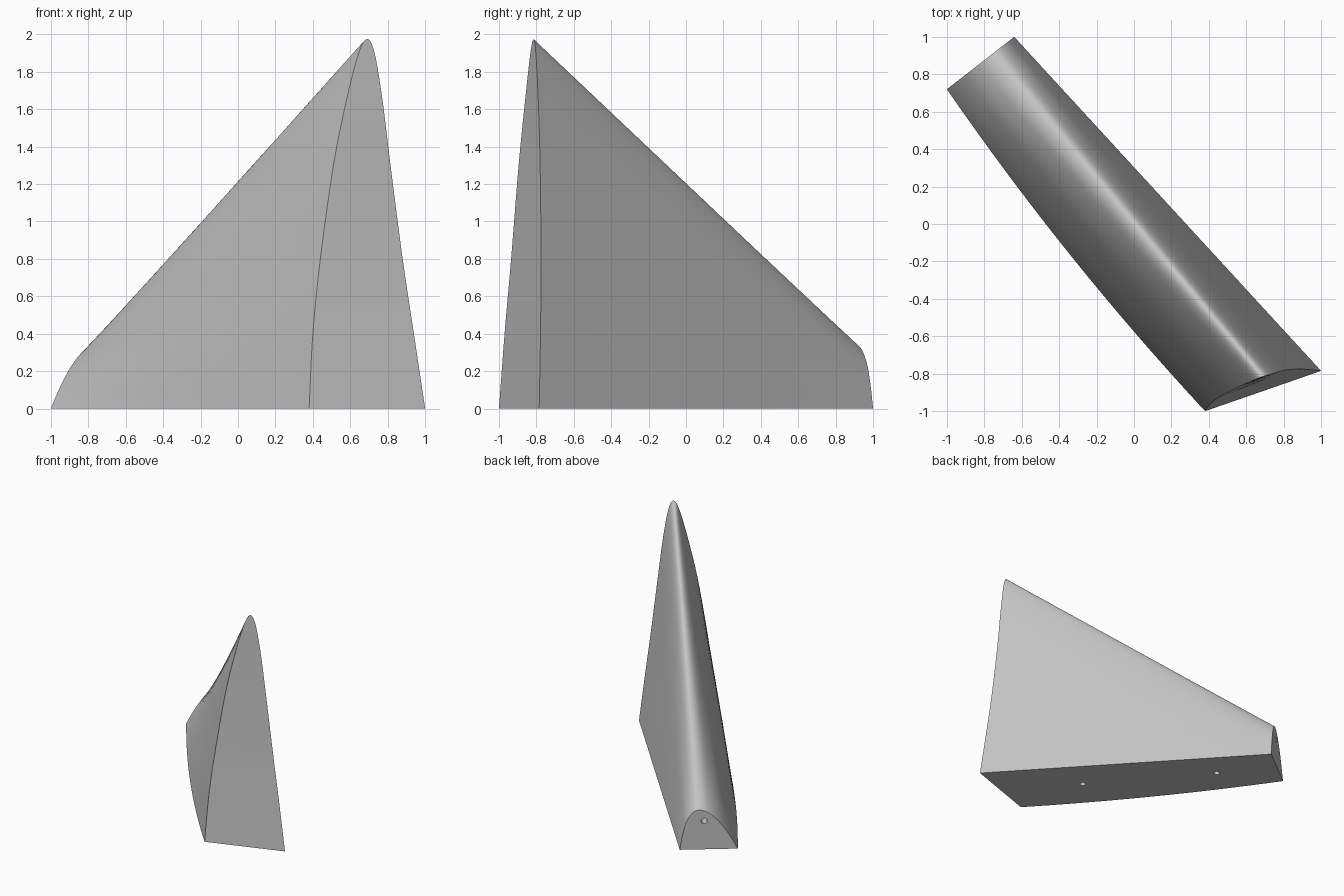
import bpy, bmesh
from mathutils import Vector

cube = bpy.data.objects.get("Cube")
if cube:
    bpy.data.objects.remove(cube, do_unlink=True)

grey = bpy.data.materials.new("plain_grey")
grey.use_nodes = True
grey.diffuse_color = (0.55, 0.55, 0.55, 1)
grey.node_tree.nodes["Principled BSDF"].inputs["Base Color"].default_value = (0.55, 0.55, 0.55, 1)

# Tall front arch, from its left foot over the peak to its right foot
FRONT = [Vector(p) for p in (
    (0.38, -1, 0), (0.40, -0.97, 0.4), (0.44, -0.935, 0.8), (0.51, -0.895, 1.3),
    (0.58, -0.86, 1.65), (0.645, -0.832, 1.9), (0.69, -0.815, 1.975),
    (0.73, -0.803, 1.9), (0.772, -0.79, 1.65), (0.815, -0.78, 1.3),
    (0.88, -0.775, 0.8), (0.94, -0.778, 0.4), (1, -0.785, 0))]

# Low back arch: fraction across the end, and height
BACK_LEFT, BACK_RIGHT = Vector((-1, 0.72, 0)), Vector((-0.64, 1, 0))
BACK = [BACK_LEFT.lerp(BACK_RIGHT, t) + Vector((0, 0, z)) for t, z in (
    (0, 0), (0.08, 0.07), (0.17, 0.14), (0.29, 0.22), (0.41, 0.28), (0.54, 0.325),
    (0.67, 0.34), (0.76, 0.325), (0.84, 0.28), (0.90, 0.22), (0.945, 0.14),
    (0.975, 0.07), (1, 0))]


def smooth_path(points, steps=5):
    """Catmull-Rom curve through the points."""
    ends = [2 * points[0] - points[1]] + points + [2 * points[-1] - points[-2]]
    path = []
    for a, b, c, d in zip(ends, ends[1:], ends[2:], ends[3:]):
        for k in range(steps):
            t = k / steps
            path.append(0.5 * (2 * b + (c - a) * t + (2 * a - 5 * b + 4 * c - d) * t * t
                               + (3 * b - a - 3 * c + d) * t ** 3))
    return path + [points[-1]]


# Wedge body lofted between the two arches, with a gentle bulge on one wall
front, back = smooth_path(FRONT), smooth_path(BACK)
n, stations = len(front), 16
outward = Vector((-0.78, -0.62, 0))
bm = bmesh.new()
rings = []
for j in range(stations + 1):
    s = j / stations
    ring = []
    for i in range(n):
        p = front[i].lerp(back[i], s)
        if i < n // 2:
            p += outward * 0.16 * s * (1 - s) * (1 - 2 * i / n)
        ring.append(bm.verts.new(p))
    rings.append(ring)
for r, q in zip(rings, rings[1:]):
    for i in range(n - 1):
        bm.faces.new((r[i], r[i + 1], q[i + 1], q[i]))
    bm.faces.new((r[0], q[0], q[-1], r[-1]))
# End faces as strips from wall to wall
for r in (rings[0], rings[-1]):
    for i in range(n // 2):
        face = [r[i], r[i + 1], r[n - 2 - i], r[n - 1 - i]]
        bm.faces.new(list(dict.fromkeys(face)))
bmesh.ops.recalc_face_normals(bm, faces=bm.faces)
mesh = bpy.data.meshes.new("wedge_body")
bm.to_mesh(mesh)
bm.free()
mesh.materials.append(grey)
body = bpy.data.objects.new("wedge_body", mesh)
bpy.context.collection.objects.link(body)


def drill(centre, axis, radius=0.024, depth=0.12):
    """Cut a small blind hole into the body."""
    bpy.ops.mesh.primitive_cylinder_add(vertices=24, radius=radius, depth=2 * depth, location=centre)
    cutter = bpy.context.object
    cutter.name = "hole_cutter"
    cutter.hide_render = True
    cutter.rotation_euler = axis.to_track_quat("Z", "Y").to_euler()
    cutter.data.materials.append(grey)
    bpy.context.view_layer.update()
    cut = body.modifiers.new("hole", "BOOLEAN")
    cut.operation, cut.solver, cut.object = "DIFFERENCE", "EXACT", cutter
    bpy.ops.object.select_all(action="DESELECT")
    bpy.context.view_layer.objects.active = body
    body.select_set(True)
    bpy.ops.object.modifier_apply(modifier=cut.name)
    bpy.data.objects.remove(cutter, do_unlink=True)


# Two holes in the underside and one in the low end
for s in (0.295, 0.78):
    right = FRONT[-1].lerp(BACK[-1], s)
    left = FRONT[0].lerp(BACK[0], s)
    drill(right.lerp(left, 0.52), Vector((0, 0, 1)))
drill(BACK_LEFT.lerp(BACK_RIGHT, 0.58) + Vector((0, 0, 0.245)), Vector((-0.61, 0.79, 0)))

bpy.ops.object.select_all(action="DESELECT")
body.select_set(True)
bpy.context.view_layer.objects.active = body
bpy.ops.object.shade_smooth_by_angle(angle=0.6)
